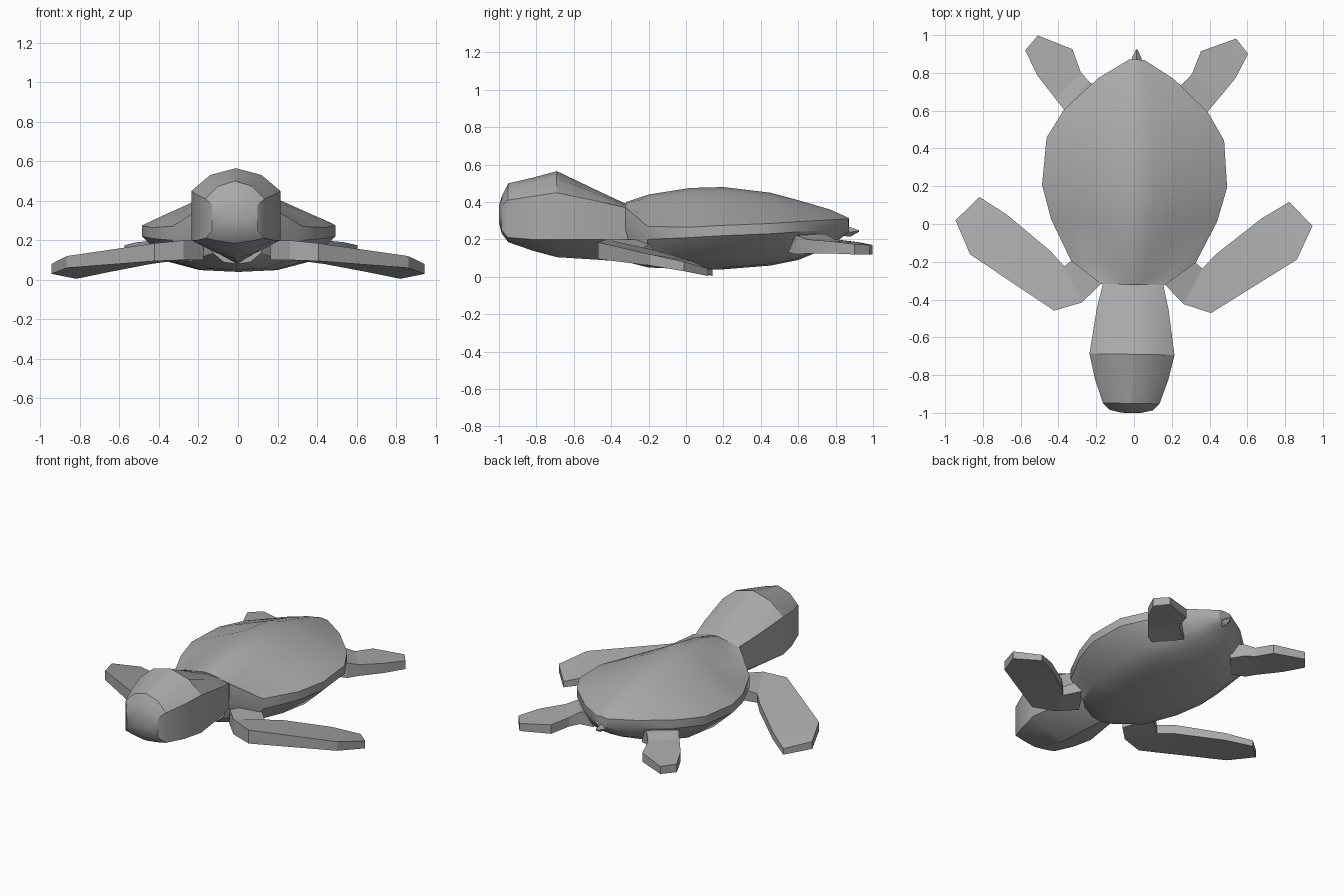
import bpy
import bmesh
import math

default_cube = bpy.data.objects.get("Cube")
if default_cube:
    bpy.data.objects.remove(default_cube, do_unlink=True)

HEADING = math.radians(-0.9)  # whole animal is turned very slightly


def make_material(name, colour):
    material = bpy.data.materials.new(name)
    material.use_nodes = True
    material.diffuse_color = colour
    material.node_tree.nodes["Principled BSDF"].inputs["Base Color"].default_value = colour
    return material


GREY = make_material("plain grey", (0.4, 0.4, 0.4, 1))


def loft(name, rings, crease_angle):
    """Skin closed rings of equal length and cap both ends."""
    bm = bmesh.new()
    loops = [[bm.verts.new(point) for point in ring] for ring in rings]
    for near, far in zip(loops, loops[1:]):
        for i in range(len(near)):
            j = (i + 1) % len(near)
            bm.faces.new((near[i], near[j], far[j], far[i]))
    bm.faces.new(loops[0])
    bm.faces.new(loops[-1])
    bmesh.ops.recalc_face_normals(bm, faces=bm.faces)
    mesh = bpy.data.meshes.new(name)
    bm.to_mesh(mesh)
    bm.free()
    mesh.materials.append(GREY)
    obj = bpy.data.objects.new(name, mesh)
    bpy.context.collection.objects.link(obj)
    obj.rotation_euler.z = HEADING
    bpy.ops.object.select_all(action="DESELECT")
    obj.select_set(True)
    bpy.context.view_layer.objects.active = obj
    bpy.ops.object.shade_smooth_by_angle(angle=math.radians(crease_angle))
    return obj


# A half section lists (share of width, share of the way from edge to crown or keel)
SHELL_TOP = ((0, 1), (0.2, 0.88), (0.45, 0.6), (0.75, 0.28), (1, 0))
SHELL_BOTTOM = ((1, 0), (0.72, 0.72), (0.4, 0.95), (0, 1))
HEAD_TOP = ((0, 1), (0.58, 0.7), (1, 0))
HEAD_BOTTOM = ((1, 0), (0.55, 0.55), (0, 1))


def body_ring(station, upper, lower):
    y, width, crown, edge_top, edge_low, keel = station
    half = [(s * width, y, edge_top + t * (crown - edge_top)) for s, t in upper]
    half += [(s * width, y, edge_low + t * (keel - edge_low)) for s, t in lower]
    return half + [(-x, y, z) for x, y, z in half[-2:0:-1]]


# Shell stations: y, half width, crown, rim top, rim bottom, belly
shell = (
    (-0.32, 0.17, 0.40, 0.37, 0.28, 0.08),
    (-0.2, 0.33, 0.44, 0.27, 0.2, 0.05),
    (0.02, 0.44, 0.475, 0.265, 0.21, 0.04),
    (0.2, 0.49, 0.48, 0.275, 0.22, 0.04),
    (0.45, 0.47, 0.45, 0.285, 0.23, 0.06),
    (0.6, 0.38, 0.41, 0.295, 0.24, 0.09),
    (0.77, 0.2, 0.36, 0.305, 0.25, 0.16),
    (0.87, 0.04, 0.315, 0.31, 0.26, 0.24),
)
loft("shell", [body_ring(s, SHELL_TOP, SHELL_BOTTOM) for s in shell], 30)

# Head and neck stations: y, half width, top, upper side, lower side, chin
head = (
    (-0.25, 0.15, 0.36, 0.33, 0.2, 0.08),
    (-0.32, 0.16, 0.39, 0.37, 0.2, 0.08),
    (-0.45, 0.19, 0.45, 0.40, 0.2, 0.09),
    (-0.69, 0.225, 0.565, 0.45, 0.2, 0.105),
    (-0.82, 0.195, 0.53, 0.43, 0.2, 0.14),
    (-0.95, 0.15, 0.5, 0.41, 0.21, 0.185),
    (-0.985, 0.115, 0.43, 0.38, 0.25, 0.23),
    (-1, 0.05, 0.38, 0.36, 0.3, 0.29),
)
loft("head_and_neck", [body_ring(s, HEAD_TOP, HEAD_BOTTOM) for s in head], 30)


def limb_ring(rib, side):
    """Rib: top of the leading edge, top of the trailing edge, thicknesses."""
    (ax, ay, az), (bx, by, bz), thick_a, thick_b = rib
    return [(side * ax, ay, az), (side * bx, by, bz),
            (side * bx, by, bz - thick_b), (side * ax, ay, az - thick_a)]


front_shoulder = (
    ((0.17, -0.32, 0.2), (0.27, -0.15, 0.2), 0.1, 0.08),
    ((0.27, -0.42, 0.2), (0.365, -0.23, 0.15), 0.1, 0.06),
)
front_flipper = (
    front_shoulder[1],
    ((0.415, -0.465, 0.185), (0.44, -0.15, 0.14), 0.09, 0.06),
    ((0.865, -0.175, 0.12), (0.675, 0.04, 0.085), 0.06, 0.05),
    ((0.945, 0.005, 0.08), (0.82, 0.13, 0.045), 0.05, 0.04),
)
rear_hip = (
    ((0.3, 0.55, 0.23), (0.18, 0.7, 0.23), 0.1, 0.1),
    ((0.38, 0.6, 0.22), (0.25, 0.75, 0.23), 0.1, 0.08),
    ((0.425, 0.655, 0.2), (0.295, 0.8, 0.2), 0.075, 0.06),
)
rear_flipper = (
    rear_hip[2],
    ((0.525, 0.78, 0.19), (0.34, 0.92, 0.185), 0.065, 0.06),
    ((0.59, 0.91, 0.175), (0.525, 0.99, 0.17), 0.055, 0.05),
)

# Four limbs, mirrored left and right
LIMBS = {"front_shoulder": front_shoulder, "front_flipper": front_flipper,
         "rear_hip": rear_hip, "rear_flipper": rear_flipper}
for side, label in ((1, "left"), (-1, "right")):
    for part, ribs in LIMBS.items():
        loft(f"{label}_{part}", [limb_ring(rib, side) for rib in ribs], 15)


# Tail: a small tapering diamond
def tail_ring(y, z, radius):
    return [(radius, y, z), (0, y, z + radius), (-radius, y, z), (0, y, z - radius)]


loft("tail", [tail_ring(0.82, 0.25, 0.03), tail_ring(0.88, 0.24, 0.025),
              tail_ring(0.925, 0.245, 0.004)], 15)
